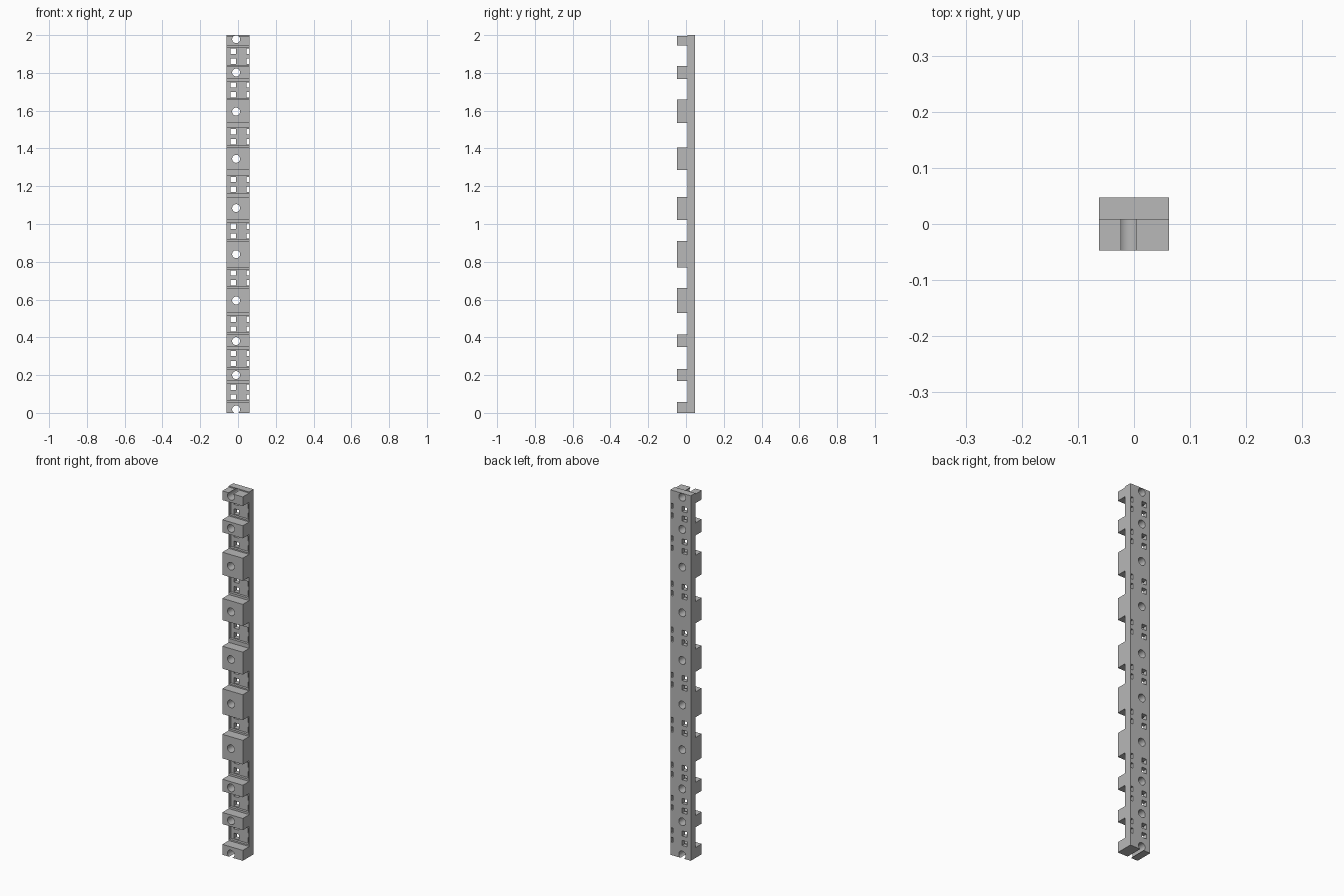
import bpy, bmesh, math
from mathutils import Matrix

if "Cube" in bpy.data.objects:
    bpy.data.objects.remove(bpy.data.objects["Cube"])

HALF_W, FRONT, SEAM, BACK = 0.062, -0.047, 0.008, 0.047
HOLE_X, HOLE_R = -0.01, 0.021

# Height ranges of the front blocks, with the height of each round hole
blocks = [(0, 0.057, 0.018), (0.168, 0.232, 0.2), (0.348, 0.414, 0.38),
          (0.528, 0.66, 0.595), (0.771, 0.91, 0.84), (1.02, 1.143, 1.084),
          (1.286, 1.405, 1.345), (1.534, 1.658, 1.595), (1.767, 1.836, 1.802),
          (1.944, 1.994, 1.978)]
# Centre heights of the pockets between the blocks
pockets = [0.11, 0.288, 0.47, 0.715, 0.962, 1.21, 1.462, 1.71, 1.888]

grey = bpy.data.materials.new("mid grey")
grey.use_nodes = True
colour = (0.48, 0.48, 0.48, 1)
grey.diffuse_color = colour
grey.node_tree.nodes["Principled BSDF"].inputs["Base Color"].default_value = colour


def add_box(bm, x0, x1, y0, y1, z0, z1):
    place = Matrix.Translation(((x0 + x1) / 2, (y0 + y1) / 2, (z0 + z1) / 2))
    bmesh.ops.create_cube(bm, size=1, matrix=place @ Matrix.Diagonal((x1 - x0, y1 - y0, z1 - z0, 1)))


def add_rod(bm, x, z):
    turn = Matrix.Rotation(math.pi / 2, 4, "X")
    bmesh.ops.create_cone(bm, cap_ends=True, segments=32, radius1=HOLE_R, radius2=HOLE_R,
                          depth=0.3, matrix=Matrix.Translation((x, 0, z)) @ turn)


def finish(bm, name):
    mesh = bpy.data.meshes.new(name)
    bm.to_mesh(mesh)
    bm.free()
    mesh.materials.append(grey)
    obj = bpy.data.objects.new(name, mesh)
    bpy.context.collection.objects.link(obj)
    return obj


def cut(obj, cutters):
    bpy.ops.object.select_all(action="DESELECT")
    bpy.context.view_layer.objects.active = obj
    obj.select_set(True)
    for cutter in cutters:
        mod = obj.modifiers.new("cut", "BOOLEAN")
        mod.operation = "DIFFERENCE"
        mod.solver = "EXACT"
        mod.object = cutter
        bpy.ops.object.modifier_apply(modifier=mod.name)
    bpy.ops.object.shade_smooth_by_angle(angle=math.radians(30))


# Backing rail
bm = bmesh.new()
add_box(bm, -HALF_W, HALF_W, SEAM, BACK, 0, 2)
rail = finish(bm, "backing_rail")

# Front blocks
bm = bmesh.new()
for low, high, _ in blocks:
    add_box(bm, -HALF_W, HALF_W, FRONT, SEAM, low, high)
front_blocks = finish(bm, "front_blocks")

# Cutter for the round holes
bm = bmesh.new()
for _, _, z in blocks:
    add_rod(bm, HOLE_X, z)
round_cutter = finish(bm, "round_hole_cutter")

# Cutters for the shallow pockets and the four square holes in each
bm_pocket, bm_square = bmesh.new(), bmesh.new()
rim = HALF_W - 0.003
for c in pockets:
    add_box(bm_pocket, -rim, rim, -0.1, SEAM + 0.014, c - 0.045, c + 0.045)
    for dz in (-0.026, 0.026):
        for x0, x1 in ((-0.04, -0.01), (0.045, rim - 0.0005)):
            add_box(bm_square, x0, x1, -0.1, 0.1, c + dz - 0.014, c + dz + 0.014)
pocket_cutter = finish(bm_pocket, "pocket_cutter")
square_cutter = finish(bm_square, "square_hole_cutter")

cut(rail, [round_cutter, pocket_cutter, square_cutter])
cut(front_blocks, [round_cutter])

for cutter in (round_cutter, pocket_cutter, square_cutter):
    bpy.data.objects.remove(cutter)
